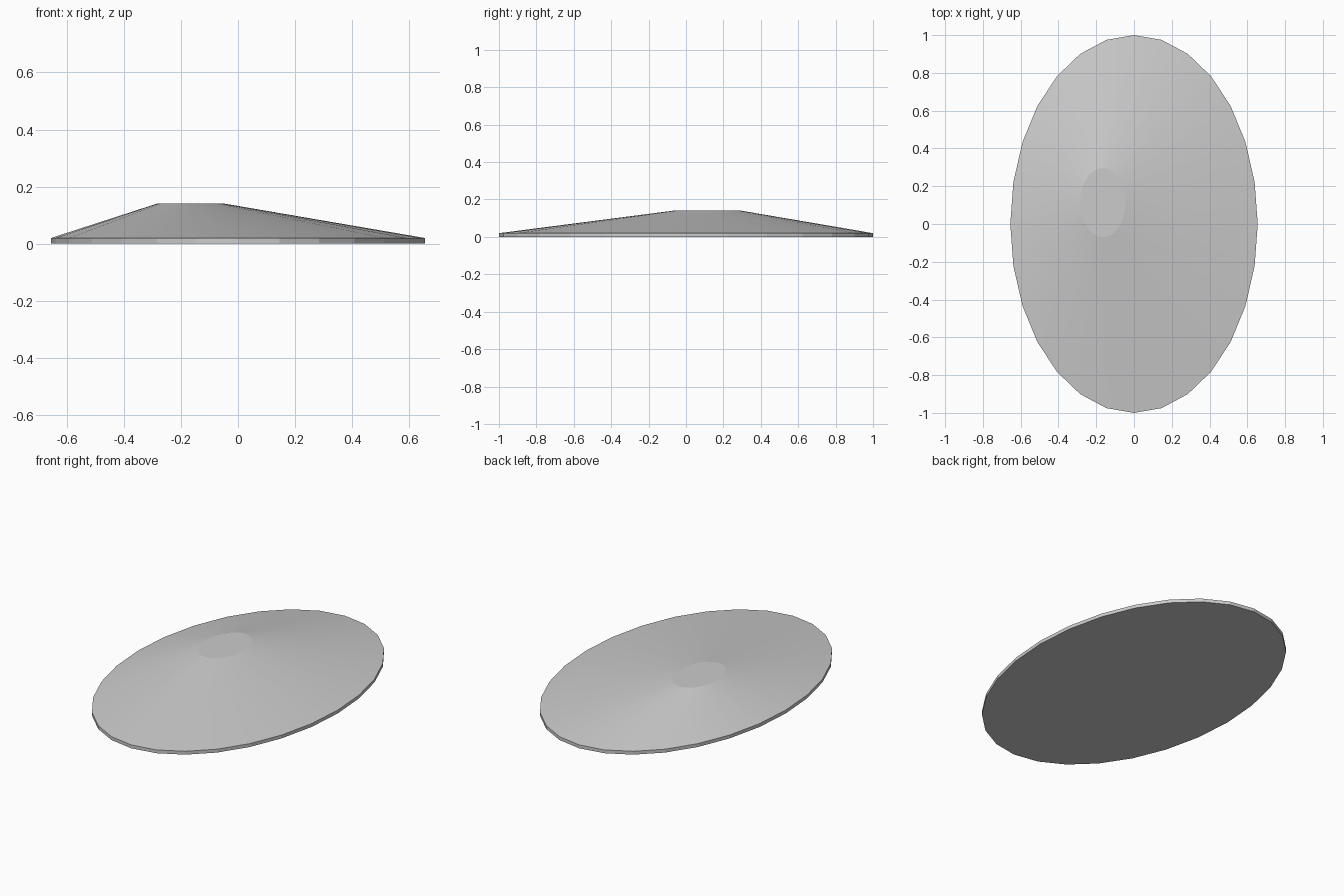
import bpy, bmesh
from math import cos, sin, pi, radians

if "Cube" in bpy.data.objects:
    bpy.data.objects.remove(bpy.data.objects["Cube"])

SIDES = 28

# Elliptical rings: centre x, centre y, radius x, radius y, height
RINGS = [
    (0, 0, 0.655, 1.0, 0.0),           # underside
    (0, 0, 0.655, 1.0, 0.02),          # top of the thin rim
    (-0.165, 0.113, 0.12, 0.183, 0.14),  # off-centre flat crown
]

bm = bmesh.new()
loops = []
for cx, cy, rx, ry, z in RINGS:
    loops.append([bm.verts.new((cx + rx * cos(2 * pi * i / SIDES),
                                cy + ry * sin(2 * pi * i / SIDES), z))
                  for i in range(SIDES)])

# Rim and sloping sides
for low, high in zip(loops, loops[1:]):
    for i in range(SIDES):
        j = (i + 1) % SIDES
        bm.faces.new((low[i], low[j], high[j], high[i]))

# Flat bottom and crown
bm.faces.new(loops[0][::-1])
bm.faces.new(loops[-1])
bmesh.ops.recalc_face_normals(bm, faces=bm.faces[:])

mesh = bpy.data.meshes.new("shield_disc")
bm.to_mesh(mesh)
bm.free()
disc = bpy.data.objects.new("shield_disc", mesh)
bpy.context.collection.objects.link(disc)

# Smooth slope, crisp crown and flat rim facets
bpy.context.view_layer.objects.active = disc
disc.select_set(True)
bpy.ops.object.shade_smooth_by_angle(angle=radians(7))
